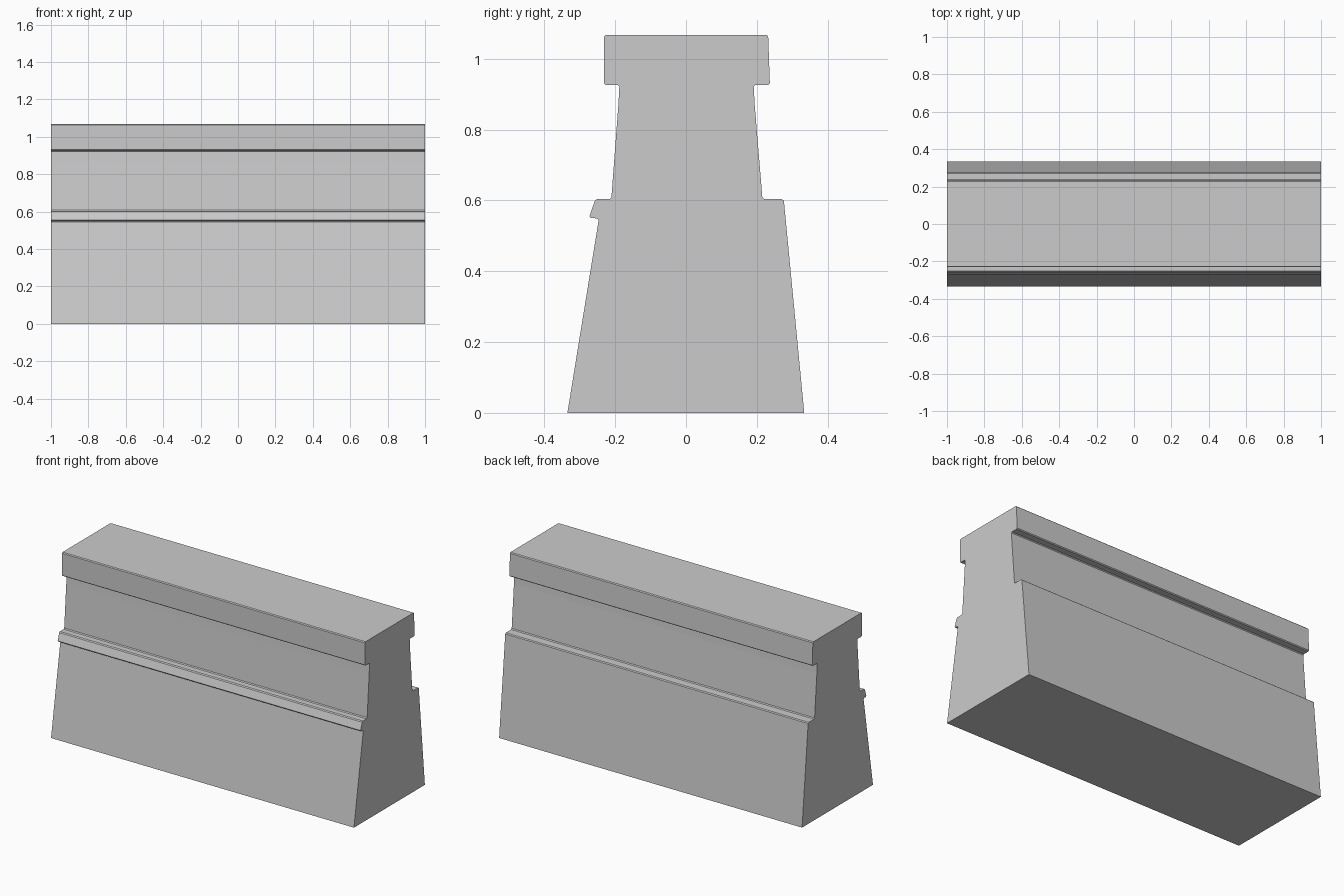
import bpy, bmesh
from mathutils import Vector

if "Cube" in bpy.data.objects:
    bpy.data.objects.remove(bpy.data.objects["Cube"])

# Barrier cross-section (y, z), counter-clockwise seen from +x
PROFILE = [
    (-0.335, 0.0), (0.334, 0.0),                                      # foot
    (0.276, 0.604), (0.216, 0.604),                                   # back ledge
    (0.194, 0.87), (0.191, 0.926), (0.237, 0.926), (0.232, 1.068),    # back of cap
    (-0.231, 1.068), (-0.231, 0.926), (-0.188, 0.926), (-0.191, 0.87),  # front of cap
    (-0.211, 0.604), (-0.256, 0.604), (-0.274, 0.551), (-0.246, 0.549),  # front lip
]
CHAMFER = 0.005


def chamfered(points, size):
    """Cut each corner of the outline slightly, leaving the foot corners sharp."""
    pts = [Vector(p) for p in points]
    out = []
    for i, p in enumerate(pts):
        if p.y == 0:
            out.append(p)
            continue
        for q in (pts[i - 1], pts[(i + 1) % len(pts)]):
            out.append(p + (q - p).normalized() * size)
    return out


def extrude_profile(name, points, half_length):
    bm = bmesh.new()
    face = bm.faces.new([bm.verts.new((-half_length, y, z)) for y, z in points])
    result = bmesh.ops.extrude_face_region(bm, geom=[face], use_keep_orig=True)
    moved = [v for v in result["geom"] if isinstance(v, bmesh.types.BMVert)]
    bmesh.ops.translate(bm, verts=moved, vec=(2 * half_length, 0, 0))
    bmesh.ops.recalc_face_normals(bm, faces=bm.faces)
    mesh = bpy.data.meshes.new(name)
    bm.to_mesh(mesh)
    bm.free()
    obj = bpy.data.objects.new(name, mesh)
    bpy.context.collection.objects.link(obj)
    return obj


# Solid barrier section
barrier = extrude_profile("barrier_wall", chamfered(PROFILE, CHAMFER), 1.0)
